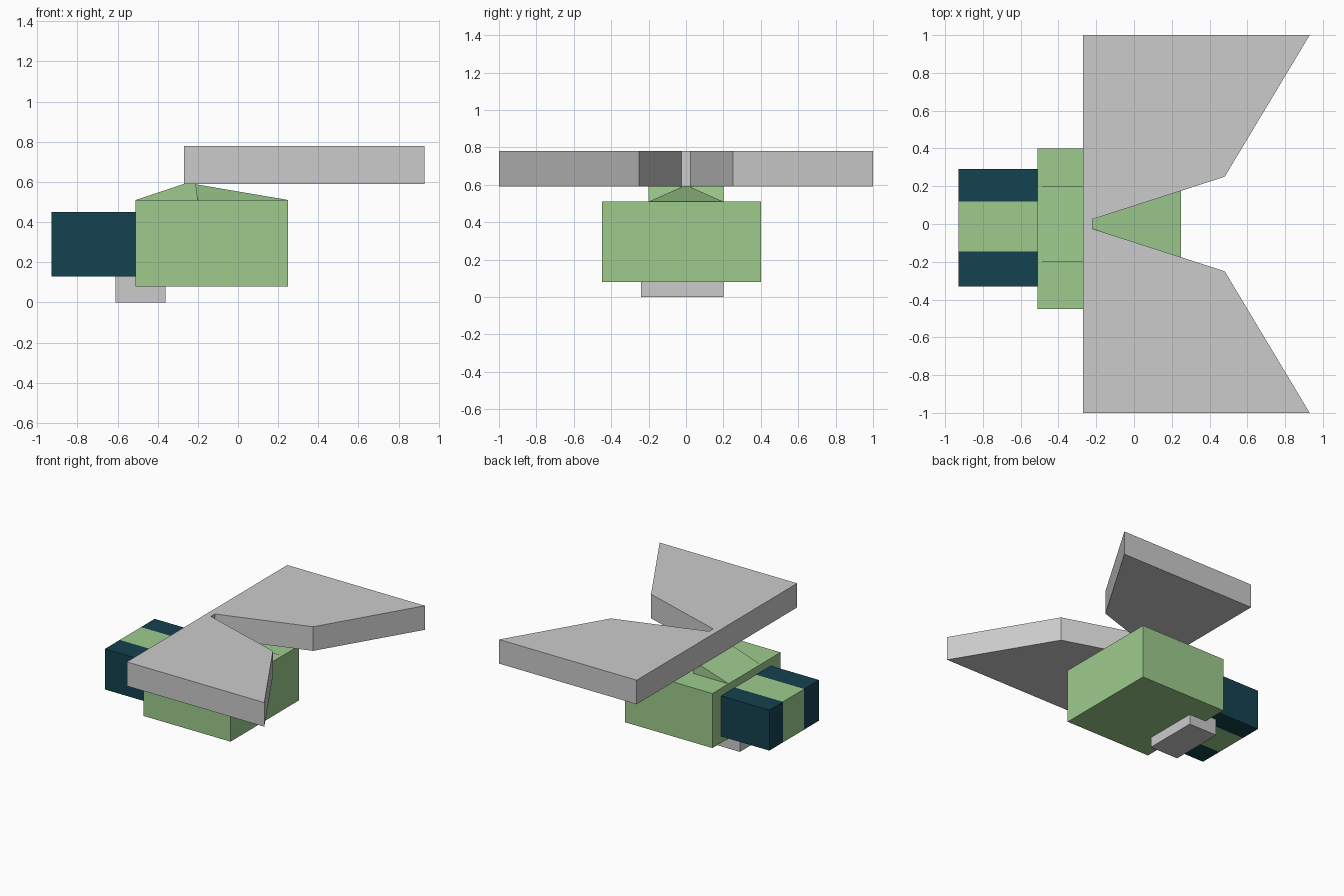
import bpy

if "Cube" in bpy.data.objects:
    bpy.data.objects.remove(bpy.data.objects["Cube"])


def material(name, color):
    mat = bpy.data.materials.new(name)
    mat.diffuse_color = (*color, 1)
    mat.use_nodes = True
    mat.node_tree.nodes["Principled BSDF"].inputs["Base Color"].default_value = mat.diffuse_color
    return mat


def mesh_object(name, verts, faces, mat=None):
    mesh = bpy.data.meshes.new(name)
    mesh.from_pydata(verts, [], faces)
    mesh.update()
    obj = bpy.data.objects.new(name, mesh)
    bpy.context.collection.objects.link(obj)
    if mat:
        mesh.materials.append(mat)
    return obj


def prism(name, outline, z0, z1, mat=None):
    """Extrude a counter-clockwise XY outline from z0 to z1."""
    n = len(outline)
    verts = [(x, y, z) for z in (z0, z1) for x, y in outline]
    faces = [tuple(reversed(range(n))), tuple(range(n, 2 * n))]
    faces += [(i, (i + 1) % n, n + (i + 1) % n, n + i) for i in range(n)]
    return mesh_object(name, verts, faces, mat)


def box(name, x, y, z, mat=None):
    outline = [(x[0], y[0]), (x[1], y[0]), (x[1], y[1]), (x[0], y[1])]
    return prism(name, outline, z[0], z[1], mat)


green = material("light_green", (0.34, 0.60, 0.27))
teal = material("dark_teal", (0.007, 0.054, 0.08))

# Main body and the small foot beneath it
box("body", (-0.51, 0.25), (-0.45, 0.40), (0.08, 0.51), green)
box("foot", (-0.61, -0.36), (-0.24, 0.20), (0.0, 0.13))

# Striped block on the end of the body
stripes = [("block_side_front", -0.33, -0.145, teal),
           ("block_middle", -0.145, 0.12, green),
           ("block_side_back", 0.12, 0.29, teal)]
for name, y0, y1, mat in stripes:
    box(name, (-0.93, -0.51), (y0, y1), (0.13, 0.45), mat)

# Sloped neck joining the body to the wing
half = [(-0.51, 0.2, 0.51), (-0.27, 0.2, 0.59), (-0.21, 0.2, 0.59),
        (-0.20, 0.2, 0.51), (0.25, 0.2, 0.51), (-0.22, 0.02, 0.59)]
n = len(half)
neck_verts = [(x, -y, z) for x, y, z in half] + half
neck_faces = [(0, 1, n + 1, n), (4, n + 4, n + 5, 5), (0, n, n + 3, 3),
              (3, n + 3, n + 4, 4), (1, 5, n + 5, n + 1)]
side = [(0, 3, 2, 1), (3, 4, 5), (2, 3, 5), (1, 2, 5)]
neck_faces += side + [tuple(n + i for i in reversed(f)) for f in side]
mesh_object("neck", neck_verts, neck_faces, green)

# Flat wing plate with a V-shaped notch
edge = [(-0.27, 1.0), (0.93, 1.0), (0.48, 0.25), (-0.22, 0.025)]
wing = [(x, -y) for x, y in edge] + edge[::-1]
prism("wing", wing, 0.59, 0.78)
